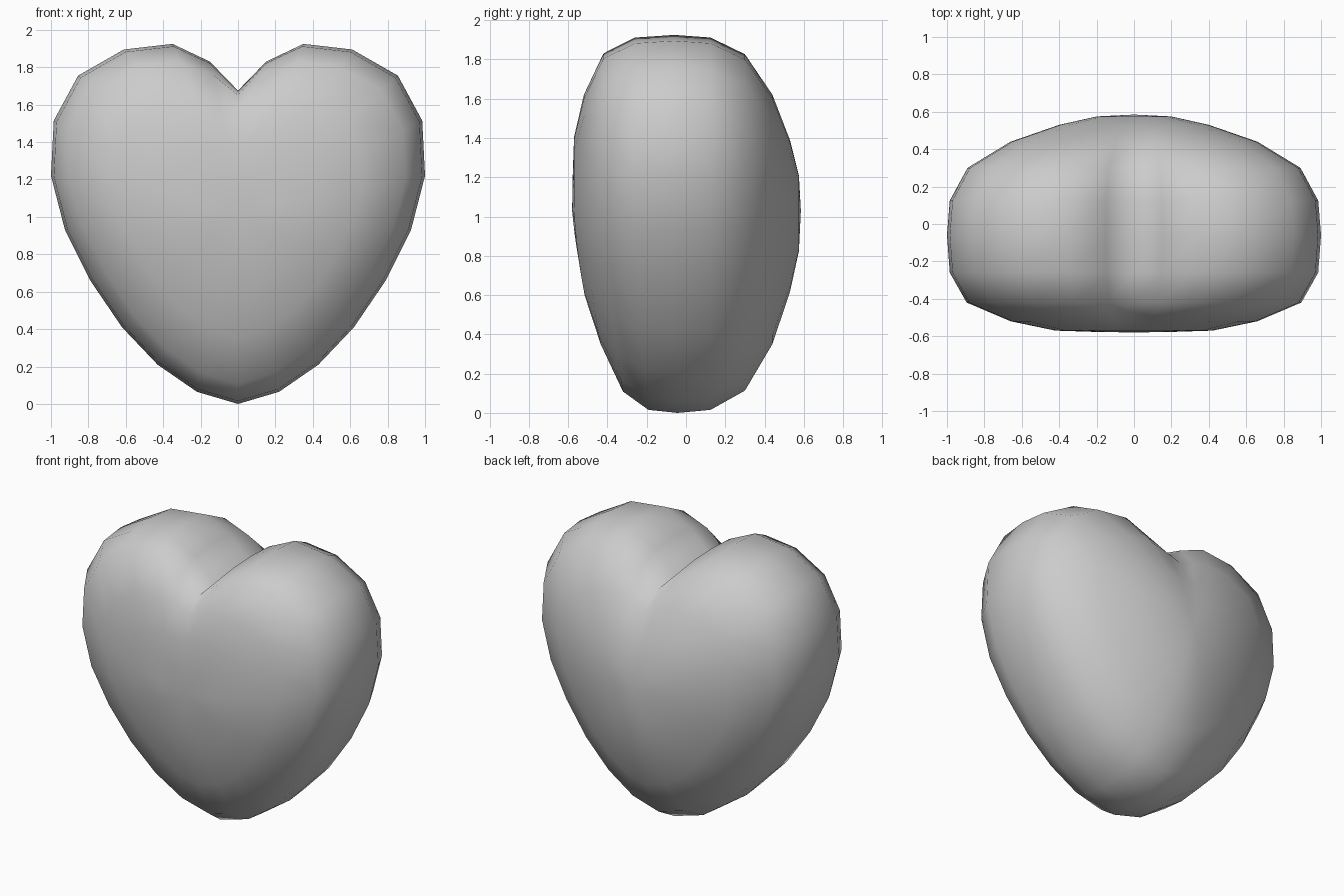
import bpy, bmesh

if "Cube" in bpy.data.objects:
    bpy.data.objects.remove(bpy.data.objects["Cube"])

# Right half of the heart outline (x, z), from cleft to bottom tip
half = [(0, 1.675), (0.15, 1.83), (0.35, 1.925), (0.61, 1.895), (0.855, 1.755),
        (0.985, 1.515), (1.0, 1.22), (0.925, 0.93), (0.79, 0.66), (0.62, 0.41),
        (0.43, 0.21), (0.22, 0.065), (0, 0)]
outline = half + [(-x, z) for x, z in half[-2:0:-1]]

# Depth rings from front to back (y, outline scale)
rings = [(-0.577, 0.2), (-0.57, 0.42), (-0.52, 0.66), (-0.42, 0.895), (-0.26, 0.985),
         (-0.06, 1.0), (0.125, 0.985), (0.30, 0.89), (0.44, 0.66), (0.53, 0.40),
         (0.575, 0.2)]
CENTRE = 1.03


def ring_point(x, z, y, s):
    # The cleft fills in towards the front and back faces
    fill = min(1, (1 - s) * 2)
    if z > 1.6 and abs(x) < 0.3:
        z += fill * (1.91 - z)
    # The lower front tapers back towards the tip
    low = max(0, (CENTRE - z) / CENTRE) ** 1.5
    if y < 0:
        y *= 1 - 0.27 * low * s ** 1.2
    return (x * s, y, CENTRE + (z - CENTRE) * s)


bm = bmesh.new()
loops = [[bm.verts.new(ring_point(x, z, y, s)) for x, z in outline] for y, s in rings]
n = len(outline)

# Bridge neighbouring rings
for a, b in zip(loops, loops[1:]):
    for i in range(n):
        j = (i + 1) % n
        bm.faces.new((a[i], a[j], b[j], b[i]))

# Close the front and back with a fan
for loop, y in ((loops[0], -0.58), (loops[-1], 0.585)):
    pole = bm.verts.new((0, y, CENTRE))
    for i in range(n):
        bm.faces.new((loop[i], loop[(i + 1) % n], pole))

bmesh.ops.recalc_face_normals(bm, faces=bm.faces)
for f in bm.faces:
    f.smooth = True
mesh = bpy.data.meshes.new("heart")
bm.to_mesh(mesh)
bm.free()
heart = bpy.data.objects.new("heart", mesh)
bpy.context.collection.objects.link(heart)
